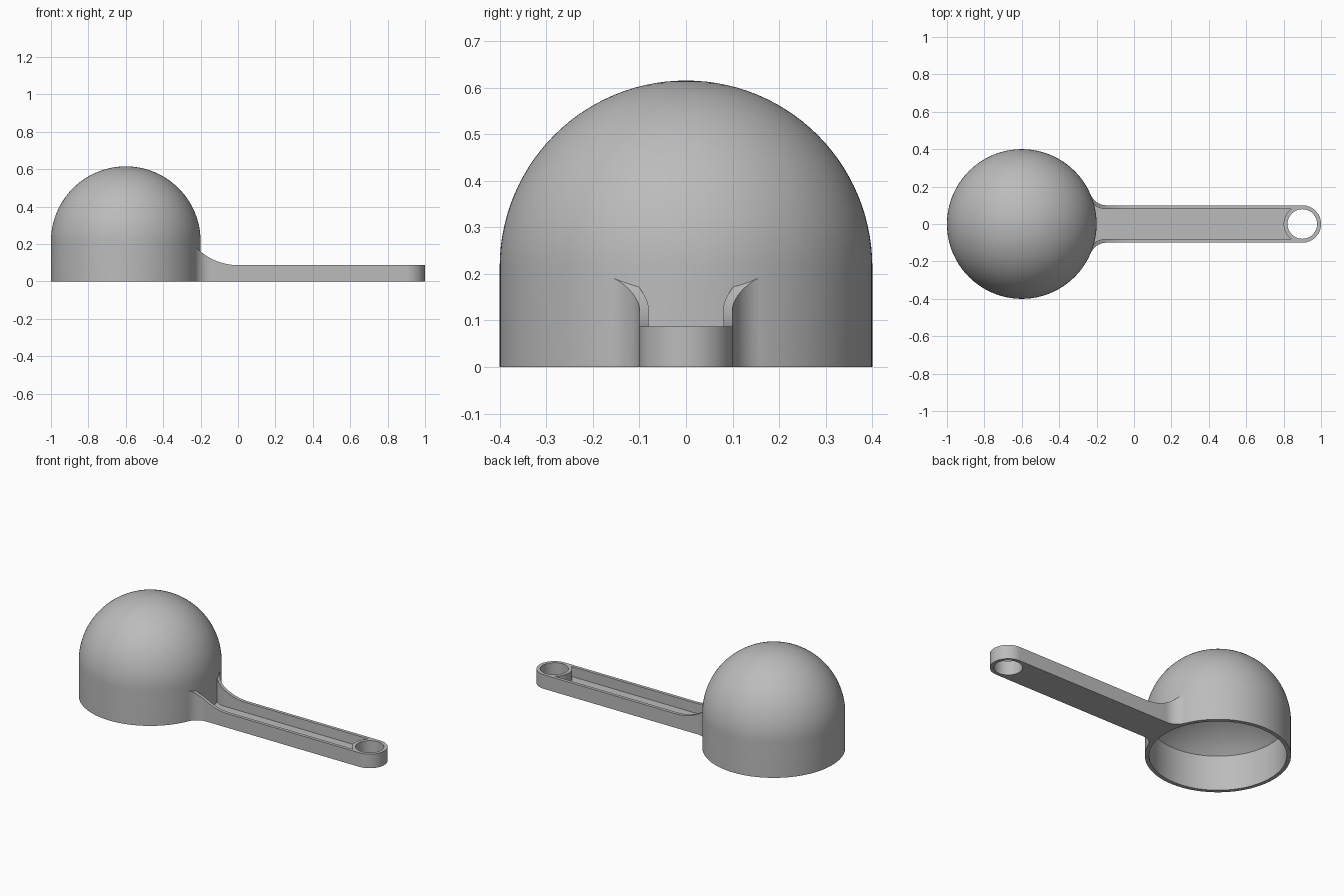
import bpy, bmesh
from math import sin, cos, pi, radians, sqrt

if "Cube" in bpy.data.objects:
    bpy.data.objects.remove(bpy.data.objects["Cube"])

grey = bpy.data.materials.new("plain_grey")
grey.use_nodes = True
grey.diffuse_color = (0.5, 0.5, 0.5, 1)
grey.node_tree.nodes["Principled BSDF"].inputs["Base Color"].default_value = (0.5, 0.5, 0.5, 1)

CUP_X, CUP_R, WALL, DOME_Z = -0.6, 0.4, 0.023, 0.215
TOP, FLOOR, HALF, RIM = 0.087, 0.025, 0.1, 0.02
EYE_X, EYE_R = 0.9, 0.079


def finish(name, bm):
    bmesh.ops.remove_doubles(bm, verts=bm.verts, dist=1e-5)
    bmesh.ops.recalc_face_normals(bm, faces=bm.faces)
    mesh = bpy.data.meshes.new(name)
    bm.to_mesh(mesh)
    bm.free()
    mesh.materials.append(grey)
    ob = bpy.data.objects.new(name, mesh)
    bpy.context.collection.objects.link(ob)
    return ob


def select(ob):
    bpy.ops.object.select_all(action='DESELECT')
    ob.select_set(True)
    bpy.context.view_layer.objects.active = ob


def smooth(ob):
    select(ob)
    bpy.ops.object.shade_smooth_by_angle(angle=radians(30))


def lathe(name, profile, x, steps, closed=False):
    bm = bmesh.new()
    vs = [bm.verts.new((x + r, 0, z)) for r, z in profile]
    edges = [bm.edges.new(pair) for pair in zip(vs, vs[1:])]
    if closed:
        edges.append(bm.edges.new((vs[-1], vs[0])))
    bmesh.ops.spin(bm, geom=vs + edges, cent=(x, 0, 0), axis=(0, 0, 1),
                   angle=2 * pi, steps=steps, use_merge=True)
    return finish(name, bm)


# Domed cup: round outside, shallower vault over a straight wall inside
n = 28
outer = [(CUP_R * cos(pi / 2 * i / n), DOME_Z + CUP_R * sin(pi / 2 * i / n)) for i in range(n)]
inner_r = CUP_R - WALL
vault = radians(45)
big_r = inner_r / sin(vault)
inner = [(big_r * sin(vault * i / 16), DOME_Z + big_r * (cos(vault * i / 16) - cos(vault)))
         for i in range(17)]
cup = lathe("cup", [(CUP_R, 0)] + outer + [(0, DOME_Z + CUP_R)] + inner
            + [(inner_r, 0), (CUP_R, 0)], CUP_X, 128)
smooth(cup)


# Handle: a channel section swept from the flared root to the eye
def top_z(x):
    sweep = 0.31
    return TOP + (sweep - sqrt(sweep ** 2 - x ** 2) if x < 0 else 0)


FIL_X, FIL_R = -0.148, 0.09
FIL_Y = HALF + FIL_R
stations = []                      # outer point, inner point, centre x
for i in range(13):
    t = i / 12
    a = radians(203 + 67 * t)
    o, k = [(FIL_X + r * cos(a), FIL_Y + r * sin(a)) for r in (FIL_R, FIL_R + RIM)]
    stations.append((o, k, -0.207 + (FIL_X + 0.207) * t))
for x in [FIL_X * (1 - i / 10) for i in range(1, 11)] + [EYE_X]:
    stations.append(((x, HALF), (x, HALF - RIM), x))

bm = bmesh.new()
loops = []
for (ox, oy), (kx, ky), cx in stations:
    half = [(ox, oy, 0), (ox, oy, top_z(ox)), (kx, ky, top_z(kx)), (kx, ky, FLOOR)]
    pts = [(cx, 0, 0)] + half + [(cx, 0, FLOOR)] + [(x, -y, z) for x, y, z in reversed(half)]
    loops.append([bm.verts.new(p) for p in pts])
for a, b in zip(loops, loops[1:]):
    for i in range(10):
        j = (i + 1) % 10
        bm.faces.new((a[i], a[j], b[j], b[i]))
for s in (loops[0], loops[-1]):
    for quad in ((0, 1, 4, 5), (1, 2, 3, 4), (0, 5, 6, 9), (9, 6, 7, 8)):
        bm.faces.new([s[i] for i in quad])
handle = finish("handle", bm)

# Clear the channel floor where the eye passes through
cutter = lathe("eye_cutter", [(0, -0.1), (0.09, -0.1), (0.09, 0.3), (0, 0.3)], EYE_X, 64)
cutter.hide_render = True
select(handle)
mod = handle.modifiers.new("eye_cut", 'BOOLEAN')
mod.operation, mod.solver, mod.object = 'DIFFERENCE', 'EXACT', cutter
bpy.ops.object.modifier_apply(modifier=mod.name)
bpy.data.objects.remove(cutter)
smooth(handle)

# Hanging eye at the end of the handle
eye = lathe("hanging_eye", [(EYE_R, 0), (HALF, 0), (HALF, TOP), (EYE_R, TOP)], EYE_X, 64, closed=True)
smooth(eye)
